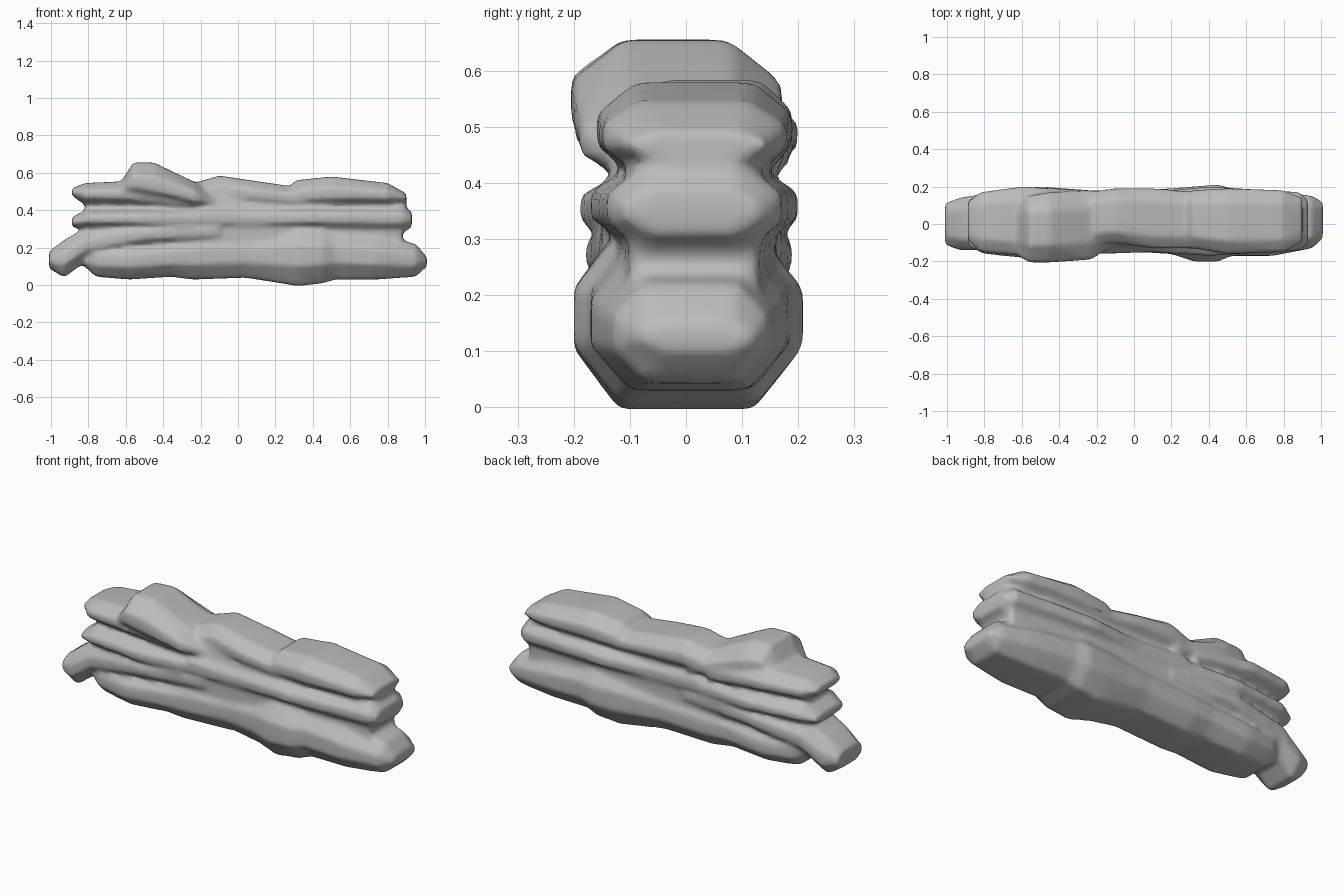
import bpy
import bmesh
from mathutils import Vector

if "Cube" in bpy.data.objects:
    bpy.data.objects.remove(bpy.data.objects["Cube"], do_unlink=True)

stone = bpy.data.materials.new("grey stone")
stone.use_nodes = True
grey = (0.5, 0.5, 0.5, 1)
stone.diffuse_color = grey
stone.node_tree.nodes["Principled BSDF"].inputs["Base Color"].default_value = grey

mesh = bpy.data.meshes.new("rock_ledge")
rock = bpy.data.objects.new("rock_ledge", mesh)
bpy.context.collection.objects.link(rock)
bm = bmesh.new()


def ring(station, chamfer):
    """Eight-sided upright section from x, low, high, front and back."""
    x, low, high, front, back = station
    cy = (back - front) * chamfer
    cz = (high - low) * 0.33
    outline = [(front + cy, low), (back - cy, low), (back, low + cz), (back, high - cz),
               (back - cy, high), (front + cy, high), (front, high - cz), (front, low + cz)]
    return [bm.verts.new((x, y, z)) for y, z in outline]


def add_course(stations, chamfer=0.2):
    """Closed stone layer lofted through its stations."""
    rings = [ring(s, chamfer) for s in stations]
    faces = [bm.faces.new(rings[0]), bm.faces.new(rings[-1])]
    for a, b in zip(rings, rings[1:]):
        for i in range(len(a)):
            j = (i + 1) % len(a)
            faces.append(bm.faces.new((a[i], a[j], b[j], b[i])))
    bmesh.ops.recalc_face_normals(bm, faces=faces)


# Core that fills the joints between the layers
add_course([(-.74, .12, .48, -.11, .13), (-.3, .1, .48, -.14, .16),
            (.35, .1, .47, -.13, .16), (.88, .1, .46, -.1, .13)], .1)

# Bottom layer
add_course([(-.82, .1, .15, -.1, .1), (-.76, .045, .22, -.14, .15),
            (-.58, .03, .23, -.18, .18), (-.36, .045, .25, -.17, .17),
            (-.24, .03, .27, -.16, .18), (.04, .04, .28, -.15, .18),
            (.2, .015, .3, -.16, .19), (.32, -.005, .32, -.2, .2),
            (.45, .01, .31, -.2, .21), (.52, .03, .3, -.17, .19),
            (.74, .03, .27, -.17, .18), (.95, .045, .22, -.13, .15),
            (1.01, .1, .15, -.08, .12)])

# Middle layer
add_course([(-.2, .28, .45, -.16, .18), (.1, .28, .43, -.15, .17),
            (.4, .29, .43, -.17, .2), (.88, .28, .43, -.14, .17),
            (.93, .31, .39, -.11, .13)])

# Upper right block
add_course([(.26, .42, .51, -.1, .15), (.31, .4, .56, -.13, .18),
            (.5, .41, .58, -.16, .19), (.8, .42, .545, -.15, .18),
            (.9, .44, .49, -.1, .14)])

# Upper middle block
add_course([(-.32, .38, .52, -.12, .16), (-.1, .42, .585, -.1, .19),
            (.1, .42, .555, -.13, .19), (.34, .4, .52, -.13, .17)])

# Leaning top left slab
add_course([(-.62, .48, .56, -.17, .12), (-.56, .46, .655, -.205, .15),
            (-.45, .43, .655, -.205, .17), (-.23, .4, .55, -.19, .18),
            (-.12, .4, .48, -.12, .17)], .25)

# Three fingers on the left end
add_course([(-.89, .48, .515, -.09, .12), (-.82, .43, .545, -.15, .17),
            (-.6, .42, .555, -.17, .2), (-.25, .38, .52, -.15, .18)])
add_course([(-.89, .31, .36, -.12, .13), (-.8, .3, .41, -.16, .17),
            (-.5, .29, .42, -.19, .2), (-.1, .29, .42, -.15, .17)])
add_course([(-1.01, .09, .18, -.11, .11), (-.93, .04, .24, -.14, .14),
            (-.81, .13, .31, -.14, .16), (-.5, .2, .34, -.18, .19),
            (-.1, .22, .36, -.15, .17)])

bm.to_mesh(mesh)
bm.free()
mesh.materials.append(stone)

# Fuse the layers, weather the joints, then thin the mesh
fuse = rock.modifiers.new("fuse", "REMESH")
fuse.mode = "VOXEL"
fuse.voxel_size = 0.014
fuse.use_smooth_shade = True
weather = rock.modifiers.new("weather", "SMOOTH")
weather.factor = 0.5
weather.iterations = 6
thin = rock.modifiers.new("thin", "DECIMATE")
thin.ratio = 0.3
